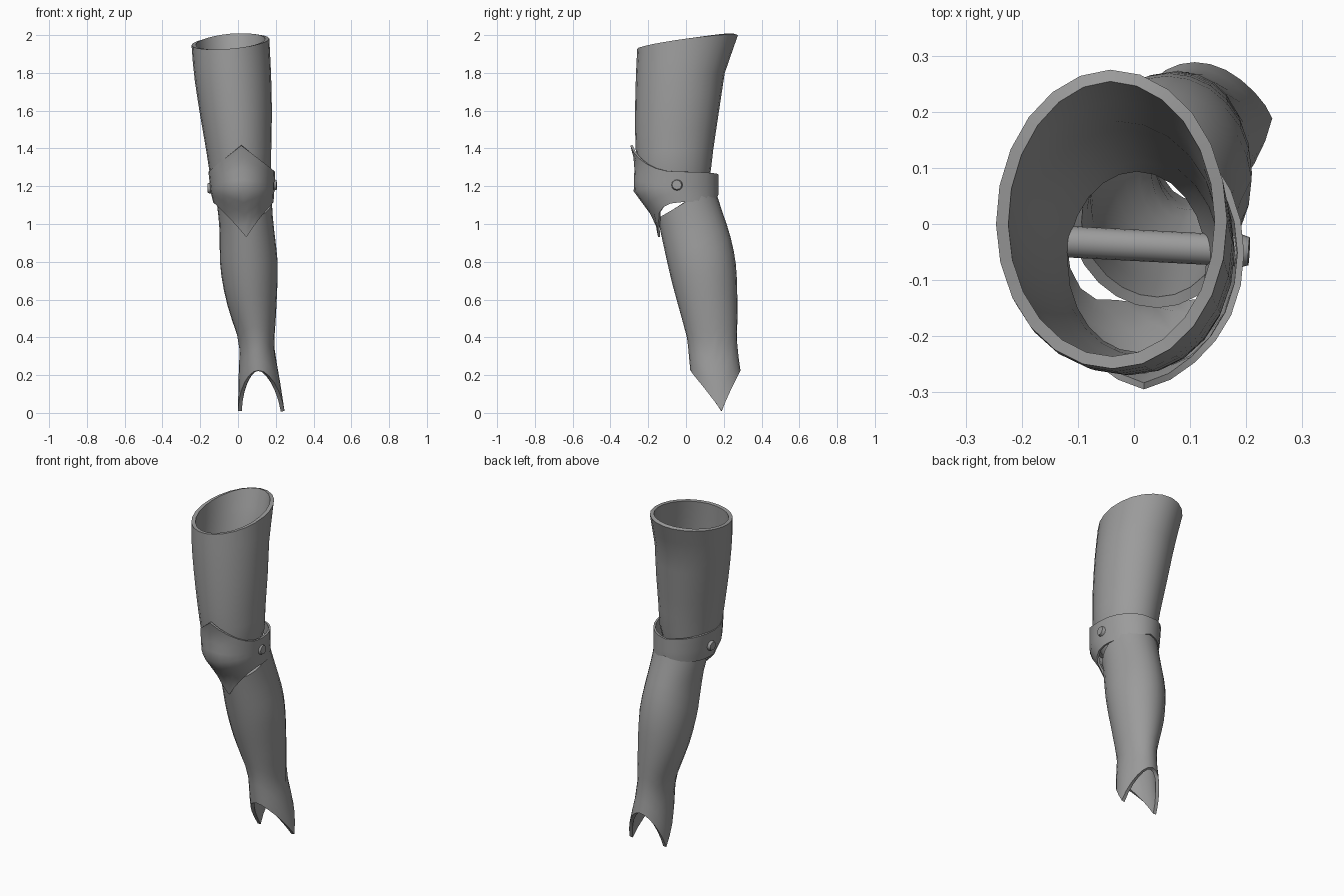
import bpy
import bmesh
from math import sin, cos, pi
from mathutils import Vector

default = bpy.data.objects.get("Cube")
if default:
    bpy.data.objects.remove(default, do_unlink=True)

steel = bpy.data.materials.new("grey_steel")
steel.use_nodes = True
GREY = (0.33, 0.33, 0.33, 1)
steel.diffuse_color = GREY
steel.node_tree.nodes["Principled BSDF"].inputs["Base Color"].default_value = GREY


def finish(name, bm, thickness=0):
    mesh = bpy.data.meshes.new(name)
    bm.to_mesh(mesh)
    bm.free()
    mesh.materials.append(steel)
    obj = bpy.data.objects.new(name, mesh)
    bpy.context.collection.objects.link(obj)
    bpy.ops.object.select_all(action='DESELECT')
    obj.select_set(True)
    bpy.context.view_layer.objects.active = obj
    if thickness:
        shell = obj.modifiers.new("shell", 'SOLIDIFY')
        shell.thickness = thickness
        shell.offset = -1
        bpy.ops.object.modifier_apply(modifier=shell.name)
    bpy.ops.object.shade_smooth_by_angle(angle=pi / 5)
    return obj


def section(profile, z):
    """Interpolate (z, x_min, x_max, y_min, y_max) rows at a height."""
    if z <= profile[0][0]:
        return profile[0][1:]
    for low, high in zip(profile, profile[1:]):
        if z <= high[0]:
            t = (z - low[0]) / (high[0] - low[0])
            return [p + (q - p) * t for p, q in zip(low[1:], high[1:])]
    return profile[-1][1:]


def shell_tube(name, profile, bottom, top, rows, thickness, sides=24):
    """Oval tube whose two rims follow height rules around the angle."""
    bm = bmesh.new()
    rings = []
    for i in range(rows + 1):
        ring = []
        for j in range(sides):
            a = 2 * pi * j / sides
            z = bottom(a) + (top(a) - bottom(a)) * i / rows
            x0, x1, y0, y1 = section(profile, z)
            ring.append(bm.verts.new(((x0 + x1) / 2 + (x1 - x0) / 2 * sin(a),
                                      (y0 + y1) / 2 - (y1 - y0) / 2 * cos(a), z)))
        rings.append(ring)
    for low, high in zip(rings, rings[1:]):
        for j in range(sides):
            k = (j + 1) % sides
            bm.faces.new((low[j], low[k], high[k], high[j]))
    return finish(name, bm, thickness)


# Thigh shell with a slanted upper rim
thigh = [(1.19, -.14, .15, -.25, .115), (1.27, -.15, .175, -.255, .13),
         (1.4, -.17, .176, -.268, .145), (1.6, -.205, .18, -.27, .175),
         (1.8, -.235, .175, -.265, .205), (2.0, -.25, .165, -.254, .275)]
shell_tube("thigh_shell", thigh, lambda a: 1.19,
           lambda a: 1.964 - .036 * cos(a) + .018 * sin(a), 8, .022)

# Shin shell, cut into two side flaps at the ankle
shin = [(0, 0, .248, .07, .31), (.2, .003, .217, .025, .292),
        (.34, .01, .19, .012, .272), (.4, 0, .193, .005, .27),
        (.5, -.035, .2, -.022, .272), (.6, -.065, .205, -.05, .272),
        (.7, -.085, .21, -.077, .27), (.8, -.096, .21, -.1, .263),
        (.9, -.097, .2, -.122, .245), (1.0, -.098, .187, -.143, .215),
        (1.1, -.112, .18, -.165, .18), (1.22, -.12, .175, -.185, .145)]
shell_tube("shin_shell", shin, lambda a: .01 + .215 * abs(cos(a)),
           lambda a: 1.12 - .09 * cos(a), 14, .02)


# Knee guard: a band with a pointed front plate
def guard_top(a):
    s = abs(sin(a))
    return 1.415 - .138 * s if cos(a) > 0 else 1.277 - .015 * (1 - s)


def guard_bottom(a):
    s = abs(sin(a))
    return .93 + .185 * s if cos(a) > 0 else 1.115 + .04 * (1 - s)


guard = [(.93, -.09, .178, -.148, .165), (1.02, -.11, .182, -.165, .168),
         (1.1, -.128, .187, -.223, .17), (1.17, -.145, .192, -.277, .173),
         (1.27, -.156, .196, -.274, .172), (1.33, -.16, .198, -.272, .165),
         (1.42, -.165, .2, -.296, .165)]
shell_tube("knee_guard", guard, guard_bottom, guard_top, 8, .012)


# Hinge pin and its rivet heads
def cylinder(name, start, end, r1, r2, sides):
    bm = bmesh.new()
    axis = end - start
    bmesh.ops.create_cone(bm, cap_ends=True, segments=sides, radius1=r1,
                          radius2=r2, depth=axis.length)
    obj = finish(name, bm)
    obj.rotation_mode = 'QUATERNION'
    obj.rotation_quaternion = axis.to_track_quat('Z', 'Y')
    obj.location = (start + end) / 2
    return obj


right_end = Vector((-.148, -.03, 1.19))
left_end = Vector((.192, -.048, 1.207))
direction = (left_end - right_end).normalized()
cylinder("hinge_pin", right_end, left_end, .028, .028, 16)
for name, end, out in (("right_rivet", right_end, -direction),
                       ("left_rivet", left_end, direction)):
    cylinder(name, end - out * .006, end + out * .013, .031, .025, 12)
